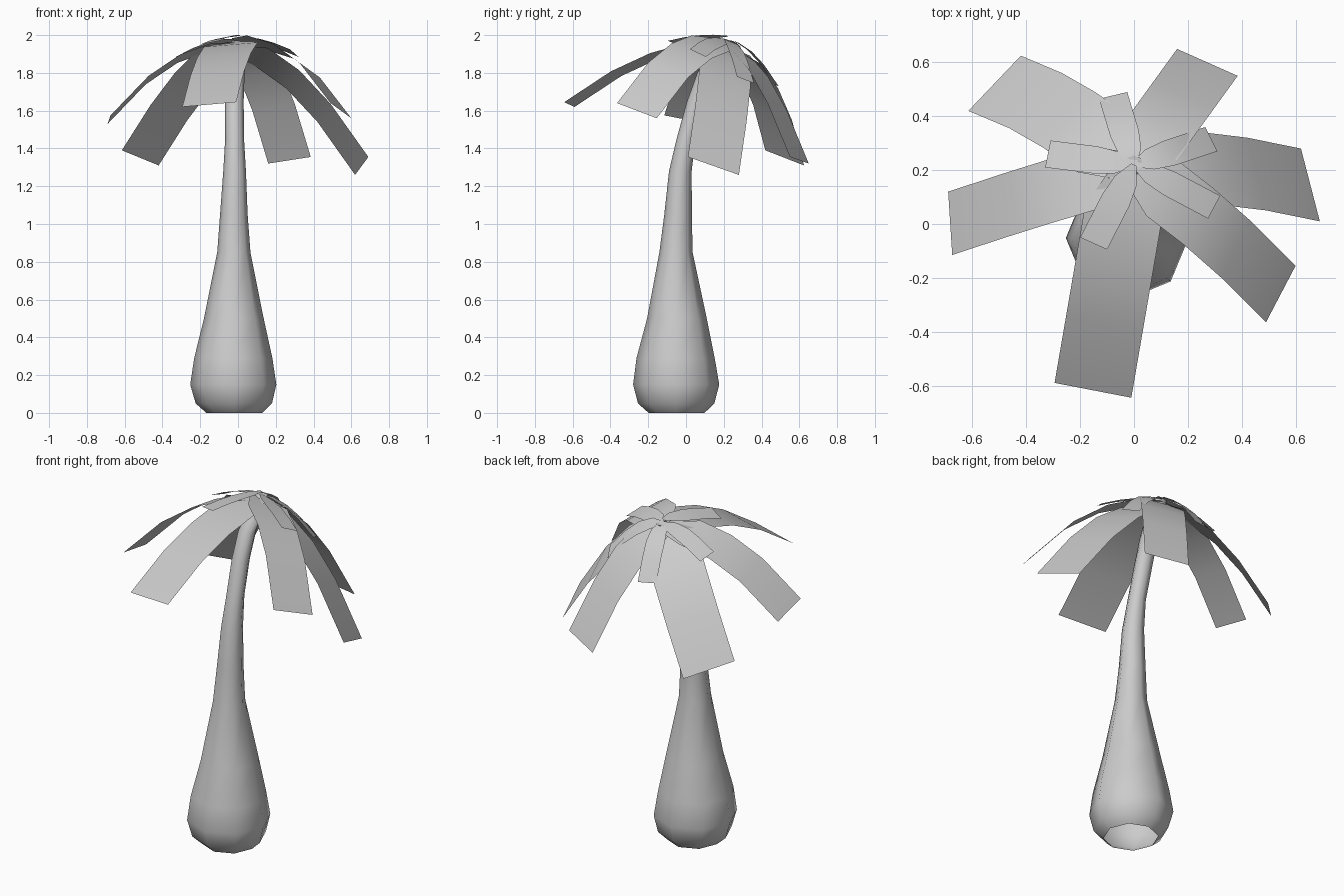
import bpy, bmesh, math
from mathutils import Vector

cube = bpy.data.objects.get("Cube")
if cube:
    bpy.data.objects.remove(cube, do_unlink=True)

SHADE = (0.6, 0.6, 0.6, 1)
grey = bpy.data.materials.new("plain_grey")
grey.use_nodes = True
grey.diffuse_color = SHADE
grey.node_tree.nodes["Principled BSDF"].inputs["Base Color"].default_value = SHADE


def finish(name, bm):
    """Turn a bmesh into a smooth shaded object."""
    mesh = bpy.data.meshes.new(name)
    bm.to_mesh(mesh)
    bm.free()
    mesh.materials.append(grey)
    obj = bpy.data.objects.new(name, mesh)
    bpy.context.collection.objects.link(obj)
    bpy.ops.object.select_all(action='DESELECT')
    obj.select_set(True)
    bpy.context.view_layer.objects.active = obj
    bpy.ops.object.shade_smooth_by_angle(angle=math.radians(50))


def bridge(bm, a, b, closed):
    """Join two rows of points with quads."""
    n = len(a)
    for i in range(n if closed else n - 1):
        j = (i + 1) % n
        bm.faces.new((a[i], a[j], b[j], b[i]))


# Trunk: eight-sided tube, open below, rings of (centre x, centre y, height, radius)
SIDES = 8
rings = [(-.02, -.05, 0, .148), (-.022, -.052, .05, .202), (-.025, -.052, .15, .228),
         (-.025, -.055, .29, .207), (-.022, -.048, .5, .158), (-.022, -.053, .85, .088),
         (-.022, -.042, 1.05, .073), (-.018, -.03, 1.28, .06), (-.018, 0, 1.45, .05),
         (-.02, .055, 1.65, .05), (-.015, .11, 1.8, .05), (0, .18, 1.92, .045),
         (0, .22, 1.97, .035)]
bm = bmesh.new()
rows = []
for x, y, z, r in rings:
    rows.append([bm.verts.new((x + r * math.cos(k * math.tau / SIDES),
                               y + r * math.sin(k * math.tau / SIDES), z))
                 for k in range(SIDES)])
for low, high in zip(rows, rows[1:]):
    bridge(bm, low, high, True)
bm.faces.new(rows[-1])
finish("trunk", bm)


def frond(name, tip_a, tip_b, root, droop, bow=0, widths=(.45, 1)):
    """A thin drooping strip from a narrow root to a straight cut tip."""
    a, b, root = Vector(tip_a), Vector(tip_b), Vector(root)
    tip, half = (a + b) / 2, (a - b) / 2
    bm = bmesh.new()
    rows = []
    for t, width in zip((0, .2, .45, .7, 1), widths + (1, 1, 1)):
        centre = root.lerp(tip, t)
        centre.y += bow * 4 * t * (1 - t)
        centre.z = root.z + (tip.z - root.z) * t ** droop
        rows.append([bm.verts.new(centre + half * width * s) for s in (-1, 1)])
    for inner, outer in zip(rows, rows[1:]):
        bridge(bm, inner, outer, False)
    bm.normal_update()
    if sum(f.normal.z for f in bm.faces) < 0:
        bmesh.ops.reverse_faces(bm, faces=bm.faces)
    finish(name, bm)


# Large fronds: tip corners, root height, droop, sideways bow
for name, a, b, height, droop, bow in (
        ("back_right_frond", (-.42, .625, 1.31), (-.615, .42, 1.39), 1.945, 1.45, .035),
        ("right_frond", (-.69, .12, 1.53), (-.675, -.115, 1.575), 1.95, 2.1, .005),
        ("front_left_frond", (.6, -.155, 1.56), (.49, -.365, 1.64), 1.965, 2.5, .03),
        ("left_frond", (.62, .28, 1.26), (.69, .01, 1.355), 1.925, 1.7, .025),
        ("back_left_frond", (.16, .65, 1.32), (.385, .55, 1.355), 1.945, 1.75, 0),
        ("front_frond", (-.295, -.59, 1.62), (-.01, -.645, 1.645), 1.965, 1.9, 0)):
    frond(name, a, b, (-.01, .21, height), droop, bow)

# Small fronds on top of the crown: tip corners, root height, droop
for name, a, b, height, droop in (
        ("small_back_frond", (-.13, .465, 1.74), (-.025, .49, 1.73), 1.975, 1.8),
        ("small_right_frond", (-.31, .31, 1.86), (-.33, .21, 1.885), 1.975, 1.8),
        ("small_front_frond", (-.2, -.05, 1.95), (-.1, -.095, 1.97), 1.995, 2.2),
        ("small_front_left_frond", (.32, .105, 1.885), (.275, .02, 1.925), 1.975, 2),
        ("small_back_left_frond", (.265, .36, 1.745), (.31, .27, 1.78), 1.975, 1.8)):
    frond(name, a, b, (0, .22, height), droop, 0, (.2, .8))
